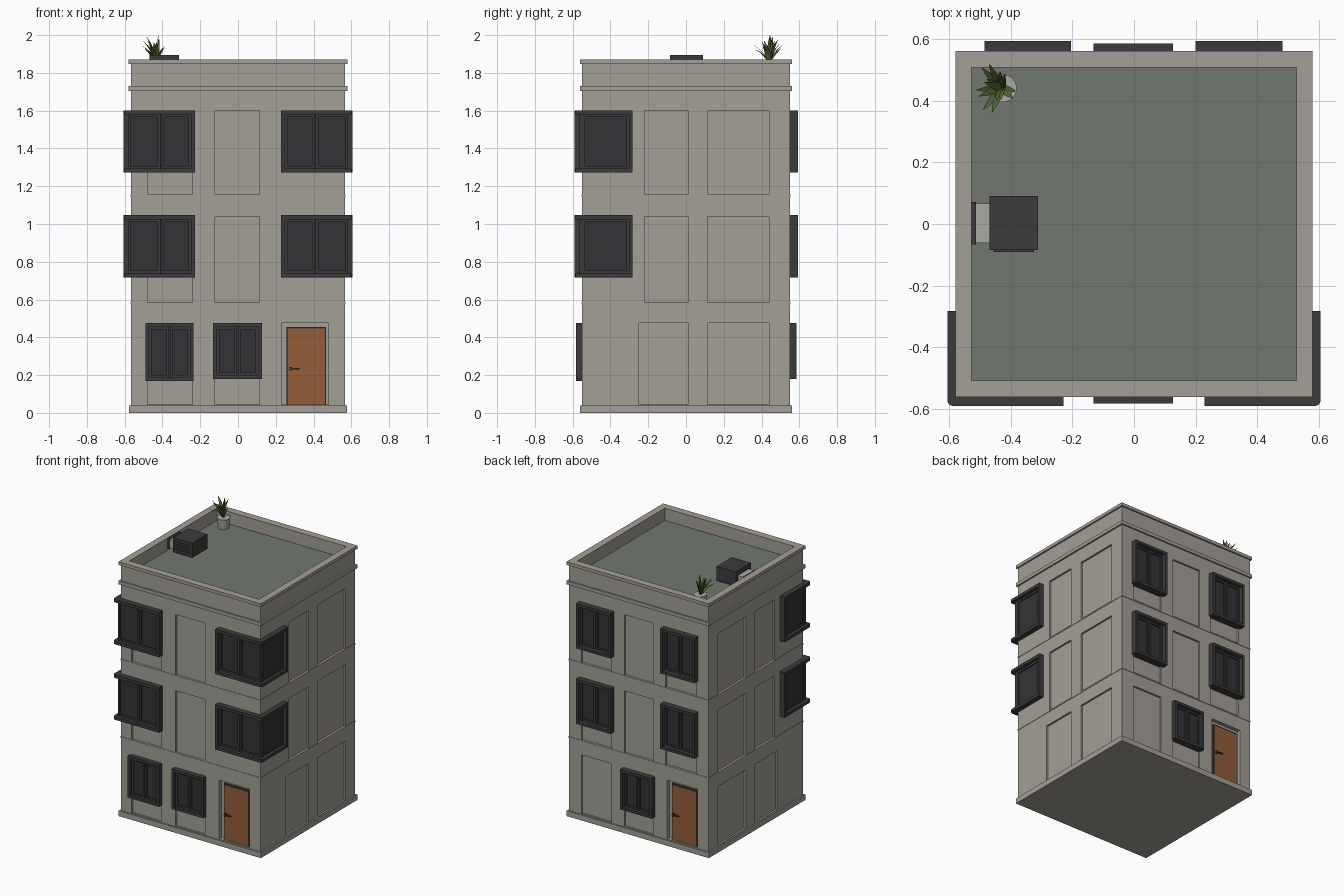
import bpy, bmesh, math
from mathutils import Vector

if "Cube" in bpy.data.objects:
    bpy.data.objects.remove(bpy.data.objects["Cube"])

def mat(name, r, g, b):
    lin = lambda c: ((c / 255 + 0.055) / 1.055) ** 2.4
    m = bpy.data.materials.new(name)
    m.diffuse_color = (lin(r), lin(g), lin(b), 1)
    m.use_nodes = True
    m.node_tree.nodes["Principled BSDF"].inputs["Base Color"].default_value = m.diffuse_color
    return m

WALL = mat("wall_grey", 163, 159, 151)
ROOF = mat("roof_grey", 114, 119, 112)
FRAME = mat("frame_dark", 59, 59, 60)
GLASS = mat("glass_dark", 52, 52, 54)
DOOR = mat("door_orange", 146, 93, 58)
LEAF = mat("leaf_green", 82, 102, 52)
POT = mat("pot_grey", 172, 170, 164)

W, D = 0.567, 0.55          # half width and half depth of the walls

def finish(name, bm, material):
    bmesh.ops.recalc_face_normals(bm, faces=bm.faces)
    me = bpy.data.meshes.new(name)
    bm.to_mesh(me)
    bm.free()
    me.materials.append(material)
    ob = bpy.data.objects.new(name, me)
    bpy.context.collection.objects.link(ob)
    return ob

def add_box(bm, x, y, z):
    vs = bmesh.ops.create_cube(bm, size=1)["verts"]
    for v in vs:
        v.co = Vector([(a[0] + a[1]) / 2 + c * abs(a[1] - a[0]) for a, c in zip((x, y, z), v.co)])

def boxes(name, material, items):
    bm = bmesh.new()
    for it in items:
        add_box(bm, *it)
    return finish(name, bm, material)

def add_prism(bm, pts, z0, z1):
    f = bm.faces.new([bm.verts.new((x, y, z0)) for x, y in pts])
    r = bmesh.ops.extrude_face_region(bm, geom=[f])
    for v in r["geom"]:
        if isinstance(v, bmesh.types.BMVert):
            v.co.z = z1

def ring(name, material, ox, oy, ix, iy, z0, z1):
    bm = bmesh.new()
    sq = lambda x, y, z: [bm.verts.new((sx * x, sy * y, z)) for sx, sy in ((-1, -1), (1, -1), (1, 1), (-1, 1))]
    loops = [sq(ox, oy, z0), sq(ox, oy, z1), sq(ix, iy, z1), sq(ix, iy, z0)]
    for k in range(4):
        a, b = loops[k], loops[(k + 1) % 4]
        for i in range(4):
            j = (i + 1) % 4
            bm.faces.new((a[i], a[j], b[j], b[i]))
    return finish(name, bm, material)

# Walls with recessed panels
STOREYS = ((0.045, 0.477), (0.585, 1.04), (1.155, 1.6))
cuts = []
R = 0.014
for i, (z0, z1) in enumerate(STOREYS):
    z = (z0, z1)
    for s in (-1, 1):
        cuts.append(((s * (W - R), s * 0.7), (0.115, 0.44), z))
        cuts.append(((s * (W - R), s * 0.7), (-0.25 if i == 0 else -0.22, 0.01), z))
        cuts.append(((-0.122, 0.115), (s * (D - R), s * 0.7), z))
    cuts.append(((-0.48, -0.24), (-0.7, -D + R), z))
    cuts.append(((0.22, 0.465), (D - R, 0.7), z))
    if i:
        cuts.append(((-0.465, -0.22), (D - R, 0.7), z))
for s in (-1, 1):           # doorways
    cuts.append(((-s * 0.23, -s * 0.48), (s * (D - 0.028), s * 0.7), STOREYS[0]))
cutter = boxes("panel_cutter", WALL, cuts)
cutter.hide_render = True
walls = boxes("walls", WALL, [((-W, W), (-D, D), (0.0, 1.77))])
mod = walls.modifiers.new("panels", "BOOLEAN")
mod.operation, mod.solver, mod.object = "DIFFERENCE", "EXACT", cutter
dg = bpy.context.evaluated_depsgraph_get()
carved = bpy.data.meshes.new_from_object(walls.evaluated_get(dg))
walls.modifiers.clear()
walls.data = carved
bpy.data.objects.remove(cutter)

# Base, storey bands, parapet and roof
IX, IY = 0.527, 0.507
boxes("base", WALL, [((-0.578, 0.578), (-0.56, 0.56), (0, 0.04))])
for i, z in enumerate((0.575, 1.145)):
    ring(f"storey_band_{i}", WALL, W + 0.003, D + 0.003, W - 0.02, D - 0.02, z, z + 0.01)
ring("ledge", WALL, 0.579, 0.561, W - 0.02, D - 0.02, 1.705, 1.73)
ring("parapet", WALL, W, D, IX, IY, 1.765, 1.85)
ring("parapet_cap", WALL, 0.579, 0.561, IX, IY, 1.847, 1.87)
boxes("roof_floor", ROOF, [((-IX, IX), (-IY, IY), (1.765, 1.78))])

# Flat windows: sides s = -1 front, 1 back
def window(name, x0, x1, z0, z1, s, out):
    yb, yf, b = s * (D - 0.016), s * out, 0.02
    Y = (yb, yf)
    boxes(name + "_frame", FRAME, [((x0, x1), Y, (z0, z0 + b)), ((x0, x1), Y, (z1 - b, z1)),
                                   ((x0, x0 + b), Y, (z0 + b, z1 - b)), ((x1 - b, x1), Y, (z0 + b, z1 - b))])
    yg = s * (D + 0.004)
    boxes(name + "_glass", GLASS, [((x0 + b, x1 - b), (yb, yg), (z0 + b, z1 - b))])
    xm, ys, sash = (x0 + x1) / 2, (yg, s * (D + 0.014)), []
    for a, c in ((x0 + b, xm - 0.002), (xm + 0.002, x1 - b)):
        za, zc, t = z0 + b, z1 - b, 0.013
        sash += [((a, a + t), ys, (za, zc)), ((c - t, c), ys, (za, zc)),
                 ((a + t, c - t), ys, (za, za + t)), ((a + t, c - t), ys, (zc - t, zc))]
    boxes(name + "_sash", FRAME, sash)

window("front_window_left", -0.49, -0.235, 0.168, 0.475, -1, 0.582)
window("front_window_middle", -0.132, 0.126, 0.18, 0.475, -1, 0.582)
window("back_window_middle", -0.132, 0.126, 0.18, 0.475, 1, 0.586)
UPPER = ((0.717, 1.047), (1.272, 1.602))
for i, (z0, z1) in enumerate(UPPER):
    window(f"back_window_right_{i}", 0.2, 0.481, z0, z1, 1, 0.593)
    window(f"back_window_left_{i}", -0.484, -0.205, z0, z1, 1, 0.593)

# Corner windows wrapping the two front corners
def ell(s, ox, oy, c=0.0):
    pts = [(0.228, -oy), (ox - c, -oy), (ox - 0.3 * c, -oy + 0.3 * c), (ox, -oy + c),
           (ox, -0.282), (0.555, -0.282), (0.555, -0.538), (0.228, -0.538)]
    if c == 0:
        del pts[2:4]
    return [(s * x, y) for x, y in pts]

for s, side in ((-1, "left"), (1, "right")):
    for i, (z0, z1) in enumerate(UPPER):
        bm = bmesh.new()
        add_prism(bm, ell(s, 0.605, 0.59, 0.016), z0, z0 + 0.022)
        add_prism(bm, ell(s, 0.605, 0.59, 0.016), z1 - 0.022, z1)
        za, zc = z0 + 0.022, z1 - 0.022
        add_box(bm, (s * 0.228, s * 0.248), (-0.59, -0.54), (za, zc))
        add_box(bm, (s * 0.56, s * 0.605), (-0.302, -0.282), (za, zc))
        finish(f"corner_window_{side}_{i}_frame", bm, FRAME)
        bm = bmesh.new()
        add_prism(bm, ell(s, 0.573, 0.556), za, zc)
        finish(f"corner_window_{side}_{i}_glass", bm, GLASS)
        sash, t = [], 0.014
        for a, c in ((0.248, 0.407), (0.411, 0.582)):
            Y = (-0.565, -0.55)
            sash += [((s * a, s * (a + t)), Y, (za, zc)), ((s * (c - t), s * c), Y, (za, zc)),
                     ((s * (a + t), s * (c - t)), Y, (za, za + t)), ((s * (a + t), s * (c - t)), Y, (zc - t, zc))]
        X = (s * 0.567, s * 0.582)
        sash += [(X, (-0.55, -0.536), (za, zc)), (X, (-0.316, -0.302), (za, zc)),
                 (X, (-0.536, -0.316), (za, za + t)), (X, (-0.536, -0.316), (zc - t, zc))]
        boxes(f"corner_window_{side}_{i}_sash", FRAME, sash)

# Doors, front and back
for s, side in ((-1, "front"), (1, "back")):
    X = lambda a, b: (-s * a, -s * b)
    Y = lambda a, b: (s * a, s * b)
    boxes(side + "_door_frame", FRAME, [(X(0.257, 0.467), Y(0.515, 0.53), (0.04, 0.455))])
    boxes(side + "_door", DOOR, [(X(0.264, 0.46), Y(0.52, 0.537), (0.042, 0.446))])
    boxes(side + "_door_handle", FRAME, [(X(0.272, 0.285), Y(0.53, 0.552), (0.225, 0.243)),
                                         (X(0.272, 0.325), Y(0.546, 0.554), (0.23, 0.238))])

# Rooftop cooling unit with duct
boxes("cooling_unit", FRAME, [((-0.468, -0.312), (-0.085, 0.09), (1.79, 1.895))]
      + [((-0.45 + 0.1 * i, -0.43 + 0.1 * i), (-0.07, 0.075), (1.78, 1.79)) for i in range(2)]
      + [((-0.455, -0.325), (-0.09, -0.08), (1.81 + 0.018 * k, 1.818 + 0.018 * k)) for k in range(4)])
boxes("duct", POT, [((-0.515, -0.468), (-0.062, 0.066), (1.8, 1.86))])
boxes("duct_flange", FRAME, [((-0.528, -0.513), (-0.067, 0.071), (1.795, 1.865))])

# Potted plant
PX, PY = -0.425, 0.44
bm = bmesh.new()
bmesh.ops.create_cone(bm, cap_ends=True, segments=20, radius1=0.036, radius2=0.045, depth=0.075)
bmesh.ops.translate(bm, verts=bm.verts, vec=(PX, PY, 1.8175))
pot = finish("plant_pot", bm, POT)
for p in pot.data.polygons:
    p.use_smooth = len(p.vertices) == 4
pot.data.set_sharp_from_angle(angle=math.radians(40))

bm = bmesh.new()
for k in range(16):
    a = k * 2.4
    reach = 0.03 + 0.055 * (k % 8) / 7
    high = 0.15 - 0.9 * reach + (0.02 if k % 3 == 0 else 0)
    d = Vector((math.cos(a), math.sin(a), 0))
    side = Vector((-d.y, d.x, 0))
    rows = []
    for j, w in enumerate((0.006, 0.011, 0.012, 0.008, 0.0008)):
        t = j / 4
        c = Vector((PX - 0.025 * t, PY + 0.005 * t, 1.845)) + d * reach * t ** 1.4 + Vector((0, 0, high * (1.25 * t - 0.25 * t * t)))
        rows.append([bm.verts.new(c + side * w), bm.verts.new(c - d * 0.003 - Vector((0, 0, 0.003))), bm.verts.new(c - side * w)])
    for r0, r1 in zip(rows, rows[1:]):
        for i in range(2):
            bm.faces.new((r0[i], r0[i + 1], r1[i + 1], r1[i]))
top = max(v.co.z for v in bm.verts)
for v in bm.verts:
    v.co.z = 1.845 + (v.co.z - 1.845) * 0.155 / (top - 1.845)
finish("plant_leaves", bm, LEAF)
